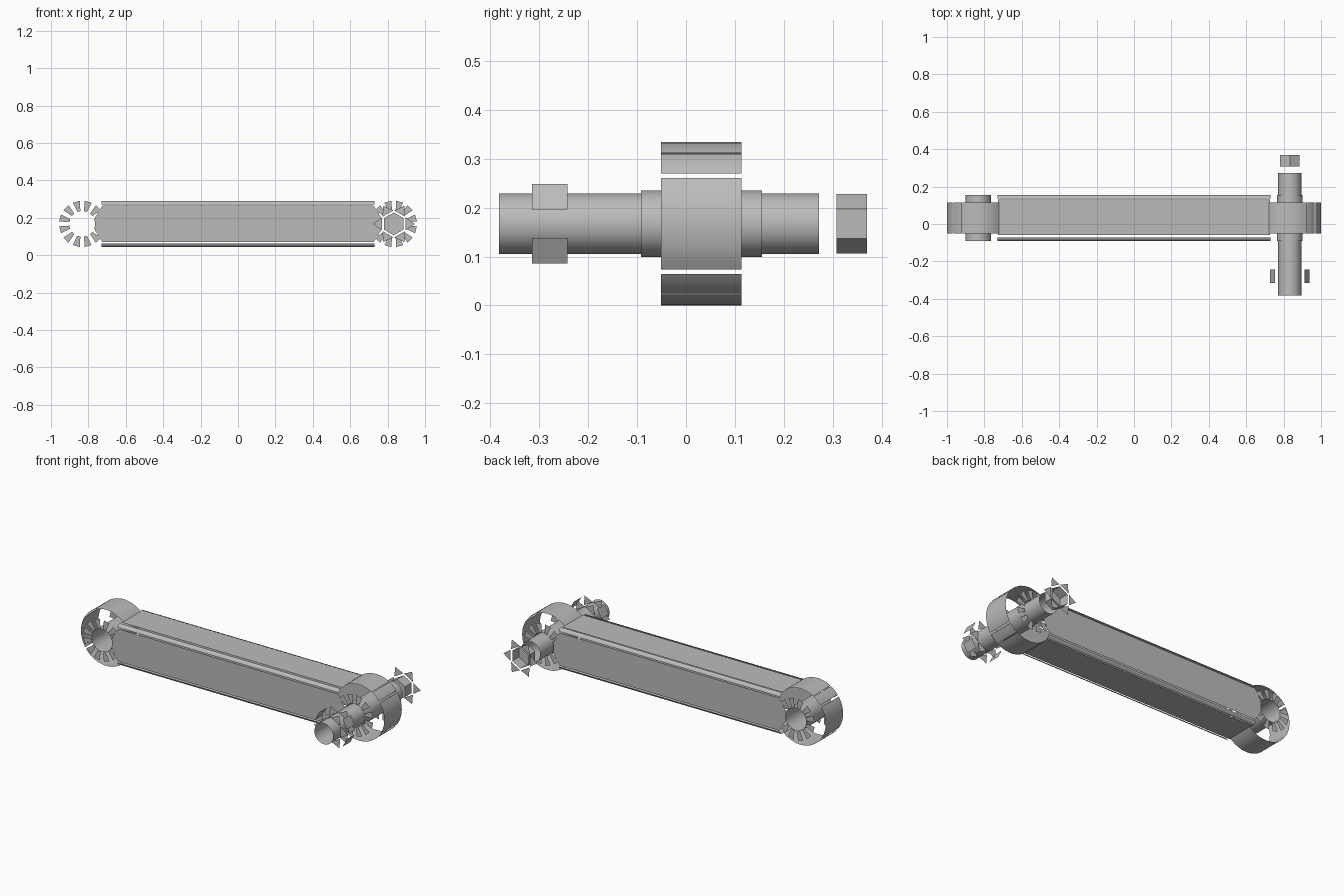
import bpy, bmesh, math
from mathutils import Vector

if "Cube" in bpy.data.objects:
    bpy.data.objects.remove(bpy.data.objects["Cube"])

steel = bpy.data.materials.new("grey_steel")
GREY = (0.5, 0.5, 0.5, 1)
steel.diffuse_color = GREY
steel.use_nodes = True
steel.node_tree.nodes["Principled BSDF"].inputs["Base Color"].default_value = GREY

EYE_X, MID_Z = 0.833, 0.167
FRONT, BACK = -0.092, 0.155


def polar(r, deg, cx=EYE_X):
    a = math.radians(deg)
    return cx + r * math.cos(a), MID_Z + r * math.sin(a)


def finish(name, bm, smooth=False):
    bmesh.ops.remove_doubles(bm, verts=bm.verts, dist=1e-5)
    bmesh.ops.recalc_face_normals(bm, faces=bm.faces)
    mesh = bpy.data.meshes.new(name)
    bm.to_mesh(mesh)
    bm.free()
    obj = bpy.data.objects.new(name, mesh)
    bpy.context.collection.objects.link(obj)
    mesh.materials.append(steel)
    if smooth:
        bpy.ops.object.select_all(action='DESELECT')
        bpy.context.view_layer.objects.active = obj
        obj.select_set(True)
        bpy.ops.object.shade_smooth_by_angle(angle=math.radians(35))
    return obj


def face(bm, points):
    bm.faces.new([bm.verts.new(Vector(p)) for p in points])


def wall(bm, profile, y0, y1):
    """Sweep an open x-z profile along y as a thin shell."""
    for (xa, za), (xb, zb) in zip(profile, profile[1:]):
        face(bm, [(xa, y0, za), (xb, y0, zb), (xb, y1, zb), (xa, y1, za)])


def arc(r, start, end, steps, cx=EYE_X):
    return [polar(r, start + (end - start) * i / steps, cx) for i in range(steps + 1)]


def tube(name, r, y0, y1, cx=EYE_X):
    bm = bmesh.new()
    wall(bm, arc(r, 0, 360, 48, cx), y0, y1)
    return finish(name, bm, True)


def star(bm, y):
    """Six points around a hexagonal opening."""
    for k in range(6):
        mid = k * 60
        pts = [polar(0.072, mid - 28), polar(0.112, mid), polar(0.072, mid + 28)]
        face(bm, [(x, y, z) for x, z in pts])


# Eyes at both ends: bore, segmented barrel and radial face plates
for side, cx, turn in (("left", EYE_X, 0), ("right", -EYE_X, 180)):
    tube(side + "_eye_bore", 0.068, FRONT, BACK, cx)

    bm = bmesh.new()
    wall(bm, arc(0.167, turn - 34, turn + 34, 12, cx), -0.051, 0.114)
    for s in (1, -1):
        for a, b in ((38, 58.5), (60, 132)):
            wall(bm, arc(0.167, turn + s * a, turn + s * b, 10, cx), -0.051, 0.114)
    finish(side + "_eye_barrel", bm, True)

    bm = bmesh.new()
    for y in (FRONT, BACK):
        for k in range(12):
            mid = k * 30 + 15
            pts = [polar(0.069, mid - 7, cx), polar(0.124, mid - 9, cx),
                   polar(0.124, mid + 9, cx), polar(0.069, mid + 7, cx)]
            face(bm, [(x, y, z) for x, z in pts])
    finish(side + "_eye_plates", bm)

# Arm side panels with pointed ends
bm = bmesh.new()
for y in (FRONT, BACK):
    half = [(0.725, 0.265), (0.765, 0.2), (0.765, 0.134), (0.725, 0.07)]
    outline = half + [(-x, z) for x, z in reversed(half)]
    face(bm, [(x, y, z) for x, z in outline])
finish("arm_side_panels", bm)

# Arm top and bottom panels
bm = bmesh.new()
for z in (0.043, 0.291):
    face(bm, [(-0.727, -0.06, z), (0.727, -0.06, z), (0.727, 0.132, z), (-0.727, 0.132, z)])
finish("arm_top_and_bottom_panels", bm)

# Rounded strips along the four arm corners
bm = bmesh.new()
MID_Y = (FRONT + BACK) / 2
for sy in (1, -1):
    for sz in (1, -1):
        prev = None
        for i in range(7):
            a = math.radians(15 + i * 10)
            y = MID_Y + sy * (0.098 + 0.026 * math.cos(a))
            z = MID_Z + sz * (0.098 + 0.026 * math.sin(a))
            if prev:
                face(bm, [(-0.73, *prev), (0.73, *prev), (0.73, y, z), (-0.73, y, z)])
            prev = (y, z)
finish("arm_corner_strips", bm, True)

# Hollow pin through the left eye
tube("pin", 0.062, -0.382, 0.272)

# Hexagonal socket of the pin head, closed at its inner end
bm = bmesh.new()
hexagon = [polar(0.061, 30 + 60 * k) for k in range(7)]
wall(bm, hexagon, 0.308, 0.37)
face(bm, [(x, 0.308, z) for x, z in hexagon[:6]])
finish("pin_head_socket", bm)

bm = bmesh.new()
star(bm, 0.37)
finish("pin_head_face", bm)

# Nut near the front of the pin: side plates and star faces
bm = bmesh.new()
for sx in (1, -1):
    for sz in (1, -1):
        wall(bm, [(EYE_X + sx * 0.105, MID_Z + sz * 0.029),
                  (EYE_X + sx * 0.078, MID_Z + sz * 0.081)], -0.315, -0.242)
finish("nut_sides", bm)

bm = bmesh.new()
for y in (-0.315, -0.242):
    star(bm, y)
finish("nut_faces", bm)
